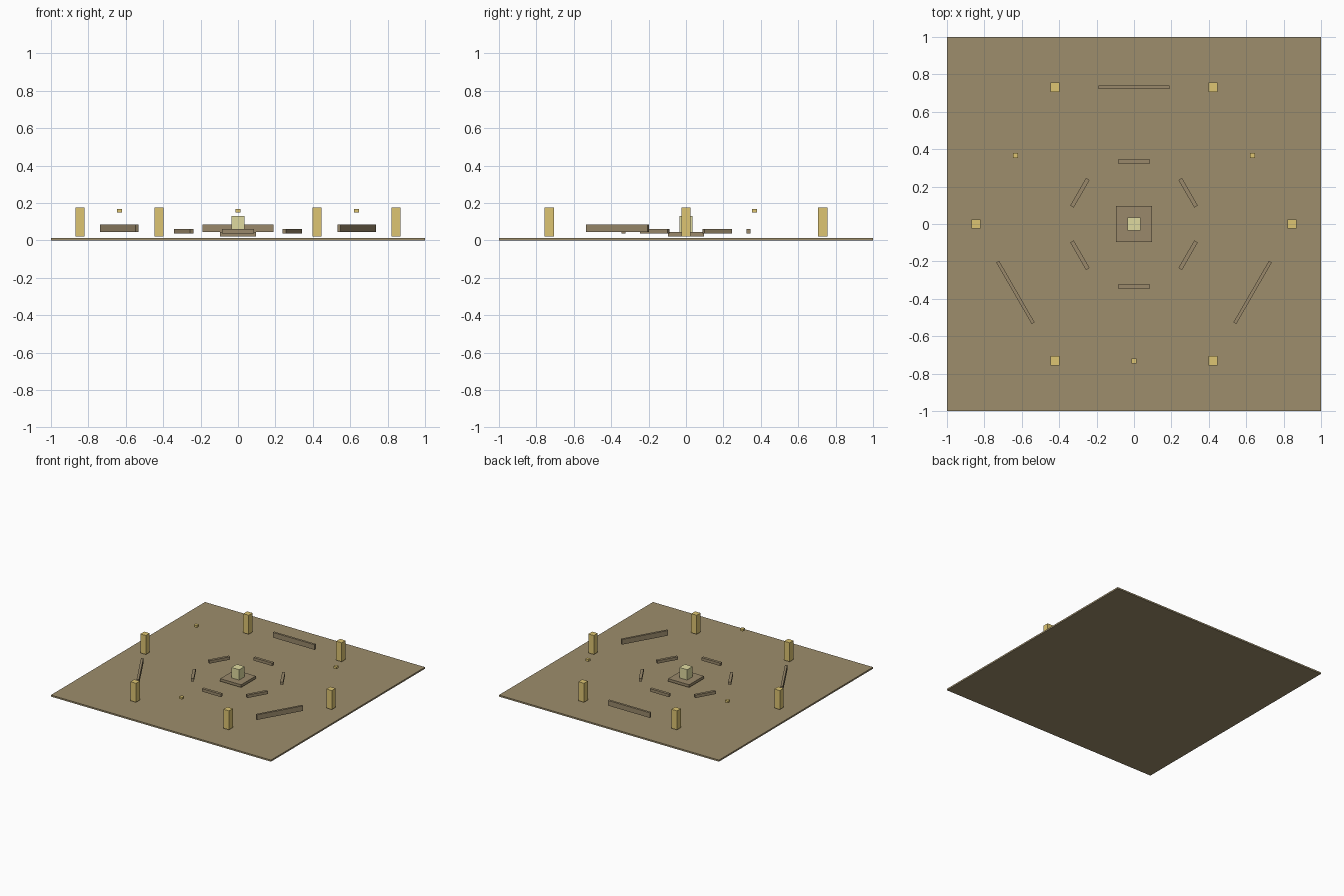
import bpy
from math import radians, cos, sin

if "Cube" in bpy.data.objects:
    bpy.data.objects.remove(bpy.data.objects["Cube"])


def material(name, rgb):
    m = bpy.data.materials.new(name)
    m.diffuse_color = (*rgb, 1)
    m.use_nodes = True
    m.node_tree.nodes["Principled BSDF"].inputs["Base Color"].default_value = m.diffuse_color
    return m


SAND = material("sand", (0.34, 0.27, 0.15))
STONE = material("stone", (0.32, 0.25, 0.145))
GOLD = material("gold", (0.73, 0.56, 0.17))
PALE = material("pale_gold", (0.74, 0.70, 0.35))


def box(name, sx, sy, z0, z1, mat, radius=0, angle=0, turn=0):
    """Box placed on a ring at the given angle, spanning z0 to z1."""
    a = radians(angle)
    bpy.ops.mesh.primitive_cube_add(
        size=1, location=(radius * cos(a), radius * sin(a), (z0 + z1) / 2),
        rotation=(0, 0, radians(turn)))
    ob = bpy.context.object
    ob.name = name
    ob.scale = (sx, sy, z1 - z0)
    ob.data.materials.append(mat)
    return ob


# Floor and centre pedestal
box("floor_slab", 2, 2, 0, 0.013, SAND)
box("pedestal_base", 0.19, 0.19, 0.022, 0.044, STONE)
box("pedestal_block", 0.07, 0.07, 0.044, 0.129, PALE)

# Six pillars, all square to the axes
for i in range(6):
    box(f"pillar_{i + 1}", 0.05, 0.05, 0.021, 0.177, GOLD, 0.845, 60 * i)

# Inner ring of low bars, set tangent to the ring
for i in range(6):
    a = 30 + 60 * i
    box(f"inner_bar_{i + 1}", 0.17, 0.022, 0.036, 0.06, STONE, 0.334, a, a + 90)

# Outer ring: walls alternate with small floating markers
for i in range(3):
    a = 90 + 120 * i
    box(f"outer_wall_{i + 1}", 0.38, 0.018, 0.044, 0.086, STONE, 0.732, a, a + 90)
    box(f"marker_{i + 1}", 0.028, 0.028, 0.15, 0.167, GOLD, 0.732, a + 60)
